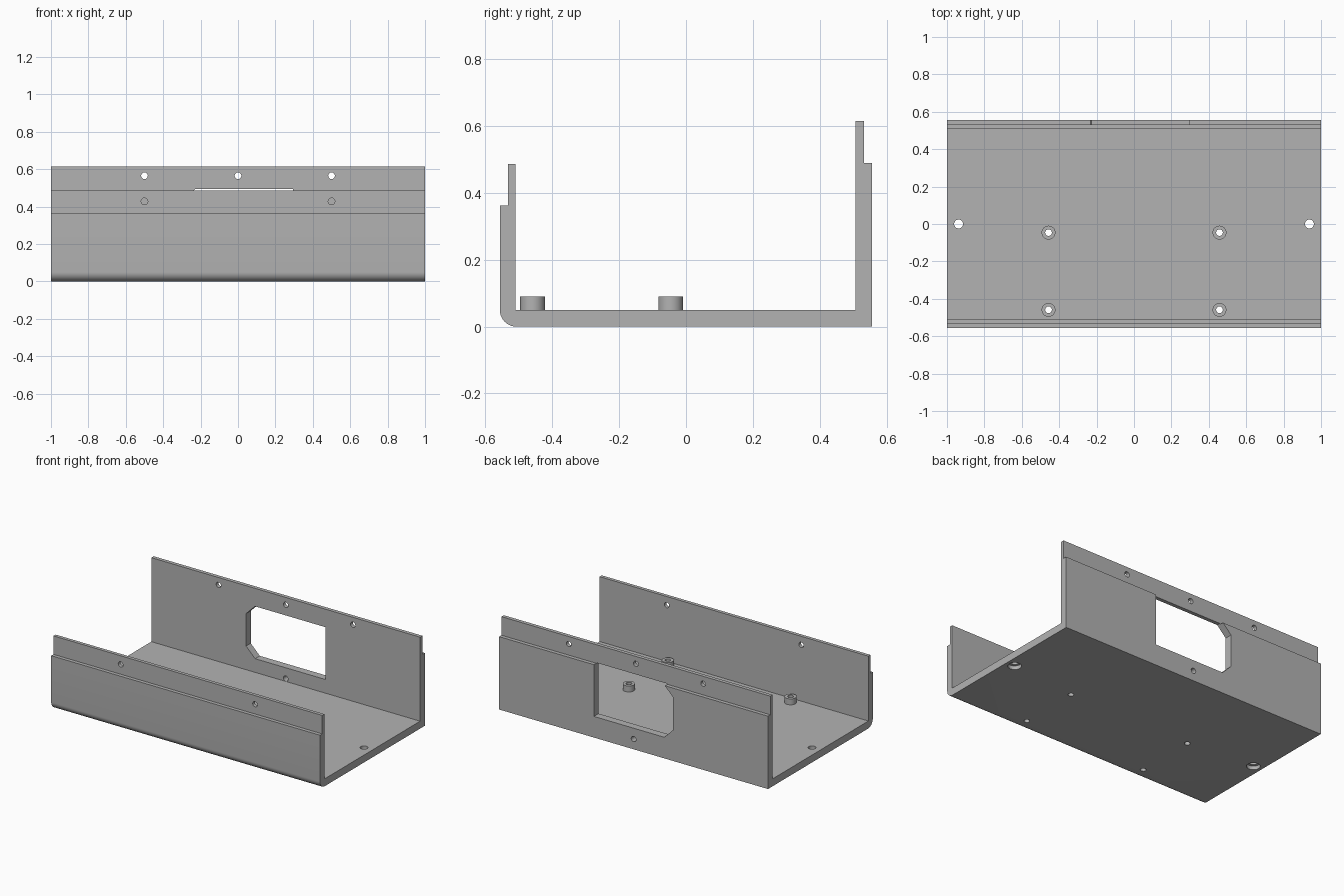
import bpy, math
from mathutils import Vector

if "Cube" in bpy.data.objects:
    bpy.data.objects.remove(bpy.data.objects["Cube"])

grey = bpy.data.materials.new("grey")
grey.diffuse_color = (0.45, 0.45, 0.45, 1)
grey.use_nodes = True
grey.node_tree.nodes["Principled BSDF"].inputs["Base Color"].default_value = grey.diffuse_color


def prism(name, outline, x0, x1, axis="x"):
    """Extrude a closed outline along x (points are y,z) or along y (points are x,z)."""
    def place(p, d):
        return (d, p[0], p[1]) if axis == "x" else (p[0], d, p[1])
    n = len(outline)
    verts = [place(p, d) for d in (x0, x1) for p in outline]
    faces = [tuple(range(n)), tuple(reversed(range(n, 2 * n)))]
    faces += [(i, i + n, (i + 1) % n + n, (i + 1) % n) for i in range(n)]
    mesh = bpy.data.meshes.new(name)
    mesh.from_pydata(verts, [], faces)
    obj = bpy.data.objects.new(name, mesh)
    bpy.context.collection.objects.link(obj)
    # consistent outward normals
    bpy.context.view_layer.objects.active = obj
    bpy.ops.object.select_all(action="DESELECT")
    obj.select_set(True)
    bpy.ops.object.mode_set(mode="EDIT")
    bpy.ops.mesh.select_all(action="SELECT")
    bpy.ops.mesh.normals_make_consistent(inside=False)
    bpy.ops.object.mode_set(mode="OBJECT")
    return obj


def cylinder(name, loc, r, depth, axis="z", sides=16):
    rot = (math.pi / 2, 0, 0) if axis == "y" else (0, 0, 0)
    bpy.ops.mesh.primitive_cylinder_add(vertices=sides, radius=r, depth=depth,
                                        location=loc, rotation=rot)
    obj = bpy.context.object
    obj.name = name
    return obj


def cut(target, cutter):
    """Subtract the cutter and throw it away."""
    cutter.hide_render = True
    mod = target.modifiers.new("cut", "BOOLEAN")
    mod.operation, mod.solver, mod.object = "DIFFERENCE", "EXACT", cutter
    bpy.context.view_layer.objects.active = target
    bpy.ops.object.modifier_apply(modifier=mod.name)
    bpy.data.objects.remove(cutter, do_unlink=True)


def finish(obj):
    obj.data.materials.clear()
    obj.data.materials.append(grey)
    bpy.ops.object.select_all(action="DESELECT")
    obj.select_set(True)
    bpy.context.view_layer.objects.active = obj
    bpy.ops.object.shade_smooth_by_angle(angle=math.radians(30))


# Channel: floor, stepped front and back walls, rounded lower front edge
R = 0.05
profile = [(-0.557 + R - R * math.cos(a), R - R * math.sin(a))
           for a in [math.pi / 2 * i / 10 for i in range(11)]]
profile += [(0.557, 0), (0.557, 0.49), (0.532, 0.49), (0.532, 0.615), (0.507, 0.615),
            (0.507, 0.05), (-0.51, 0.05), (-0.51, 0.486), (-0.533, 0.486),
            (-0.533, 0.362), (-0.557, 0.362)]
channel = prism("channel", profile, -1, 1)

# Back wall opening with two clipped corners
C = 0.067
opening = [(0.295, 0.142), (0.295, 0.494), (-0.295 + C, 0.494), (-0.295, 0.494 - C),
           (-0.295, 0.142 + C), (-0.295 + C, 0.142)]
cut(channel, prism("opening_cutter", opening, 0.45, 0.65, "y"))

# Screw holes in the walls
for x, y, z in [(-0.5, 0.53, 0.565), (0, 0.53, 0.565), (0.5, 0.53, 0.565),
                (0, 0.55, 0.069), (-0.5, -0.53, 0.428), (0.5, -0.53, 0.428)]:
    cut(channel, cylinder("wall_hole_cutter", (x, y, z), 0.018, 0.12, "y"))

# Floor mounting holes, widened from below
for x in (-0.938, 0.938):
    cut(channel, cylinder("floor_hole_cutter", (x, 0, 0.03), 0.024, 0.2))
    cut(channel, cylinder("counterbore_cutter", (x, 0, 0), 0.042, 0.05))

# Standoffs, drilled through together with the floor
for x in (-0.457, 0.457):
    for y in (-0.046, -0.459):
        cut(channel, cylinder("floor_drill", (x, y, 0.03), 0.018, 0.2))
        standoff = cylinder("standoff", (x, y, 0.07), 0.037, 0.04, sides=32)
        cut(standoff, cylinder("standoff_drill", (x, y, 0.07), 0.018, 0.2))
        finish(standoff)

finish(channel)
